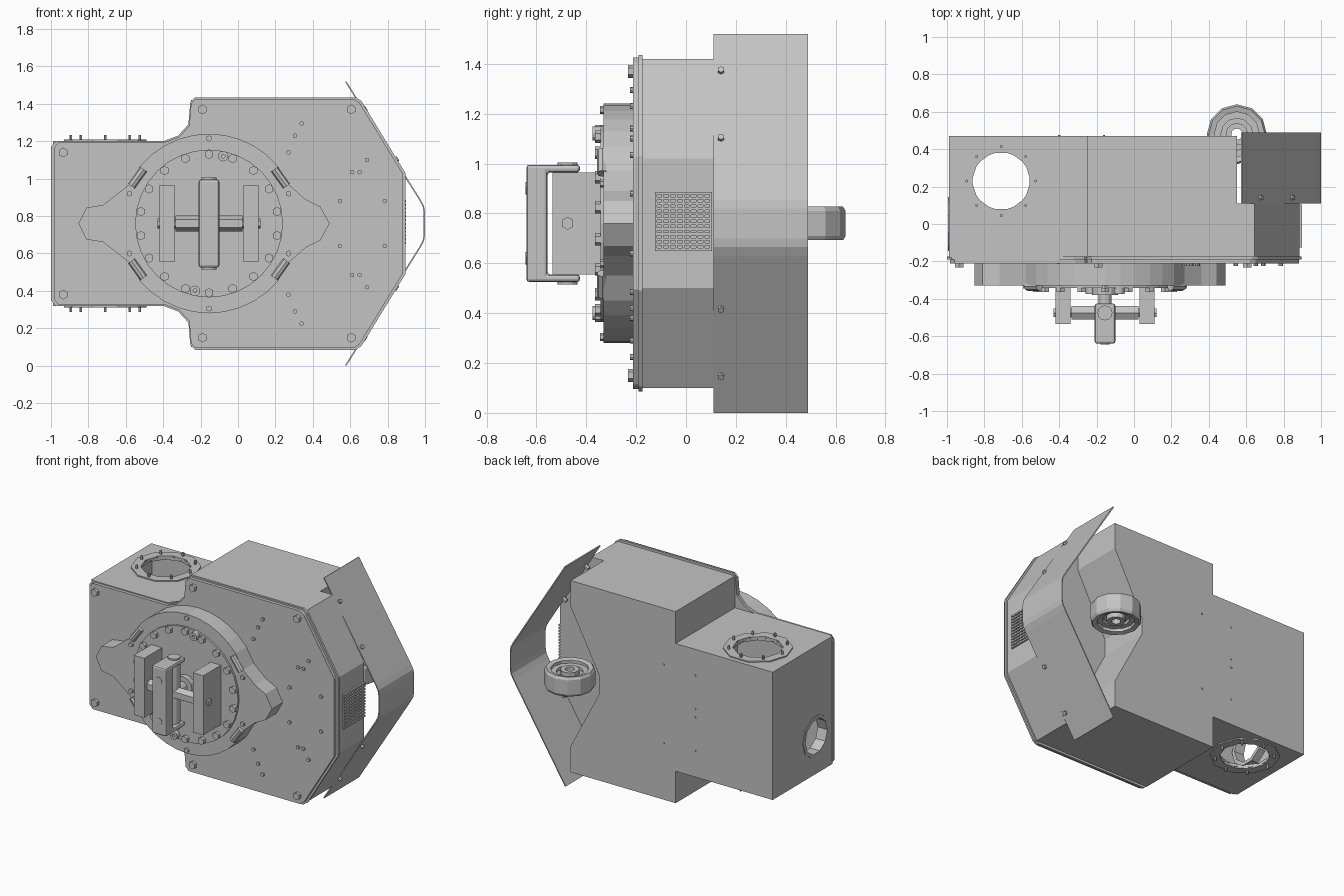
import bpy, bmesh, math
from mathutils import Vector

default_cube = bpy.data.objects.get("Cube")
if default_cube:
    bpy.data.objects.remove(default_cube, do_unlink=True)

MIDDLE = 0.76          # height of the mirror plane
DIAL_X = -0.155        # centre of the round front cover


def make_material(name, value):
    material = bpy.data.materials.new(name)
    material.use_nodes = True
    colour = (value, value, value, 1)
    material.diffuse_color = colour
    shader = next(n for n in material.node_tree.nodes if n.type == 'BSDF_PRINCIPLED')
    shader.inputs["Base Color"].default_value = colour
    return material


GREY = make_material("plain grey", 0.55)


def finish(name, bm):
    bmesh.ops.recalc_face_normals(bm, faces=bm.faces[:])
    mesh = bpy.data.meshes.new(name)
    bm.to_mesh(mesh)
    bm.free()
    mesh.materials.append(GREY)
    obj = bpy.data.objects.new(name, mesh)
    bpy.context.collection.objects.link(obj)
    return obj


def prism(name, outline, start, end, axis="y"):
    """Extrude an outline along y (x, z points) or along x (y, z points)."""
    bm = bmesh.new()
    place = (lambda u, v: (u, start, v)) if axis == "y" else (lambda u, v: (start, u, v))
    face = bm.faces.new([bm.verts.new(place(u, v)) for u, v in outline])
    moved = bmesh.ops.extrude_face_region(bm, geom=[face])["geom"]
    depth = end - start
    shift = (0, depth, 0) if axis == "y" else (depth, 0, 0)
    bmesh.ops.translate(bm, vec=shift, verts=[g for g in moved if isinstance(g, bmesh.types.BMVert)])
    return finish(name, bm)


def rods(name, pieces, sides=6):
    """Several cylinders in one object, each given as start, end, radius."""
    bm = bmesh.new()
    for start, end, radius in pieces:
        start, end = Vector(start), Vector(end)
        line = end - start
        matrix = line.to_track_quat('Z', 'Y').to_matrix().to_4x4()
        matrix.translation = (start + end) / 2
        bmesh.ops.create_cone(bm, cap_ends=True, segments=sides, radius1=radius,
                              radius2=radius, depth=line.length, matrix=matrix)
    return finish(name, bm)


def boxes(name, pieces):
    """Several boxes in one object, each given as low and high corner."""
    bm = bmesh.new()
    for low, high in pieces:
        verts = bmesh.ops.create_cube(bm, size=1)["verts"]
        for v in verts:
            v.co = [(a + b) / 2 + c * (b - a) for a, b, c in zip(low, high, v.co)]
    return finish(name, bm)


def ring(name, centre, profile, sides, axis="z"):
    """Turn a closed (radius, height) loop about an axis."""
    bm = bmesh.new()
    loops = []
    for i in range(sides):
        angle = math.tau * i / sides
        loop = []
        for r, h in profile:
            u, v = r * math.cos(angle), r * math.sin(angle)
            local = {"z": (u, v, h), "x": (h, u, v), "y": (u, h, v)}[axis]
            loop.append(bm.verts.new(Vector(centre) + Vector(local)))
        loops.append(loop)
    count = len(profile)
    for i in range(sides):
        a, b = loops[i], loops[(i + 1) % sides]
        for j in range(count):
            k = (j + 1) % count
            bm.faces.new((a[j], a[k], b[k], b[j]))
    return finish(name, bm)


def flat_ring(inner, outer, low, high):
    return [(inner, low), (outer, low), (outer, high), (inner, high)]


def mirrored(upper):
    """Complete an upper half outline with its reflection."""
    return upper + [(u, 2 * MIDDLE - v) for u, v in reversed(upper) if abs(v - MIDDLE) > 0.001]


def both(points):
    return points + [(x, 2 * MIDDLE - z) for x, z in points]


def cut(target, cutter):
    bpy.context.view_layer.objects.active = target
    modifier = target.modifiers.new("cut", 'BOOLEAN')
    modifier.operation, modifier.solver, modifier.object = 'DIFFERENCE', 'EXACT', cutter
    bpy.ops.object.modifier_apply(modifier=modifier.name)
    bpy.data.objects.remove(cutter, do_unlink=True)


# Housing with a recess behind, a hollow chamber and duct openings
housing = prism("housing", mirrored([(-.99, 1.2), (-.25, 1.2), (-.25, 1.42), (.645, 1.42), (.885, 1.02)]), -.18, .47)
cut(housing, prism("recess_cutter", mirrored([(1.1, 1.6), (.55, 1.6), (.55, 1.24), (.33, .82)]), .11, .6))
cut(housing, prism("chamber_cutter", mirrored([(-.97, 1.18), (-.28, 1.18)]), -.16, .45))
cut(housing, rods("duct_cutter", [((-.71, .23, .1), (-.71, .23, 1.4), .16)], 10))
cut(housing, rods("side_cutter", [((-1.1, 0, .58), (-.9, 0, .58), .14)], 10))

# Duct collars with studs, and the side opening collar
for label, height, sign in (("upper", 1.2, 1), ("lower", 2 * MIDDLE - 1.2, -1)):
    ring(label + "_duct_collar", (-.71, .23, height), flat_ring(.158, .22, -.01 * sign, .008 * sign), 10)
    studs = []
    for i in range(8):
        a = math.tau * i / 8
        x, y = -.71 + .185 * math.cos(a), .23 + .185 * math.sin(a)
        studs.append(((x, y, height), (x, y, height + .033 * sign), .008))
    rods(label + "_duct_studs", studs)
ring("side_collar", (-.99, 0, .58), flat_ring(.12, .145, -.004, .07), 10, "x")

# Front flange: a wide rim with a slightly smaller plate on top
flange = mirrored([(-1, 1.17), (-.975, 1.2), (-.4, 1.2), (-.32, 1.23), (-.265, 1.29), (-.255, 1.41),
                   (-.23, 1.435), (.63, 1.435), (.66, 1.415), (.895, 1.03)])
prism("flange_rim", flange, -.19, -.175)
prism("front_plate", [(x * .985, MIDDLE + (z - MIDDLE) * .985) for x, z in flange], -.212, -.19)
corners = both([(-.935, 1.14), (-.19, 1.37), (.605, 1.37)])
rods("corner_bolts", [((x, -.21, z), (x, -.232, z), .026) for x, z in corners])
rivets = both([(.34, 1.295), (.305, 1.23), (.27, 1.14), (.69, 1.1), (.61, 1.035), (.65, 1.035), (.545, .88), (.785, .88)])
rods("plate_rivets", [((x, -.21, z), (x, -.225, z), .012) for x, z in rivets], 8)
spots = both([(-.16, 1.03), (-.4, 1.02), (-.4, .79)])
rods("back_rivets", [((x, .465, z), (x, .475, z), .007) for x, z in spots])

# Round cover with side lobes
arc = [(DIAL_X + .48 * math.cos(math.radians(a)), MIDDLE + .48 * math.sin(math.radians(a))) for a in range(140, 39, -10)]
cover = [(-.853, MIDDLE), (-.81, .845), (-.72, .86), (-.58, .97)] + arc + [(.27, .97), (.36, .89), (.44, .85), (.49, MIDDLE)]
prism("cover", mirrored(cover), -.33, -.21)
rods("cover_disc", [((DIAL_X, -.32, MIDDLE), (DIAL_X, -.343, MIDDLE), .395)], 32)
bolts = []
for i in range(18):
    a = math.tau * (i + .5) / 18
    x, z = DIAL_X + .37 * math.cos(a), MIDDLE + .37 * math.sin(a)
    bolts.append(((x, -.33, z), (x, -.364, z), .025))
rods("disc_bolts", bolts)
edge_bolts = both([(DIAL_X, 1.215), (DIAL_X - .425, .92), (DIAL_X + .425, .92)])
rods("cover_bolts", [((x, -.32, z), (x, -.345, z), .016) for x, z in edge_bolts])
clips = []
for sx in (-1, 1):
    for sz in (-1, 1):
        clips.append(((DIAL_X + sx * .415, -.335, MIDDLE + sz * .2), (DIAL_X + sx * .35, -.335, MIDDLE + sz * .29), .022))
rods("cover_clips", clips, 8)
for x, z in ((-.08, 1.12), (-.23, .4)):
    ring("disc_valve", (x, -.345, z), flat_ring(.01, .028, -.03, .01), 12, "y")

# Handle assembly: two cheeks, cross bar, C-shaped grip and its pivot
cheeks = [((x, -.535, .555), (x + .08, -.33, .965)) for x in (-.42, .03)]
boxes("handle_cheeks", cheeks)
rods("cross_bar", [((-.43, -.475, MIDDLE), (.12, -.475, MIDDLE), .026), ((-.335, -.475, MIDDLE), (.025, -.475, MIDDLE), .042)])
grip = prism("grip", mirrored([(-.64, .995), (-.425, .995), (-.425, .965), (-.555, .965)]), -.21, -.1, "x")
# The outline helper closes through the bar, so cut the mouth explicitly
bevel = grip.modifiers.new("rounded", 'BEVEL')
bevel.width, bevel.segments, bevel.limit_method = .012, 2, 'ANGLE'
rods("grip_pin", [((DIAL_X, -.475, .515), (DIAL_X, -.475, 1.005), .04)], 12)
rods("grip_screws", [((DIAL_X, -.64, z), (DIAL_X, -.643, z), .025) for z in (.9, .62)], 12)
rods("pivot_post", [((DIAL_X, -.34, MIDDLE), (DIAL_X, -.48, MIDDLE), .035)], 12)
rods("pivot_base", [((DIAL_X, -.34, MIDDLE), (DIAL_X, -.38, MIDDLE), .07)], 12)

# Louvred vent on the side wall
slats = [((.88, -.125, .65 + .0205 * i), (.897, .105, .661 + .0205 * i)) for i in range(12)]
ribs = [((.88, -.125 + .0275 * i, .65), (.893, -.117 + .0275 * i, .886)) for i in range(9)]
boxes("vent_grille", slats + ribs)

# Bent deflector shield and its fixings
outer = [(.58, 1.52), (.975, .89), (.994, .855), (1, .82)]
half_inner = [(x - .007, z - .003) for x, z in outer]
lower = [(x, 2 * MIDDLE - z) for x, z in reversed(outer)]
lower_inner = [(x, 2 * MIDDLE - z) for x, z in reversed(half_inner)]
prism("deflector_shield", outer + lower + list(reversed(half_inner + lower_inner)), .11, .49)
fixings = []
for z in (1.37, 1.1):
    x = .58 + (1.52 - z) * .627
    for sign in (1, -1):
        h = MIDDLE + sign * (z - MIDDLE)
        fixings.append(((x - .03, .14, h - sign * .02), (x + .012, .14, h + sign * .008), .014))
rods("shield_fixings", fixings)

# Stepped wheel in the rear recess
half_wheel = [(.03, .055), (.06, .055), (.06, .02), (.085, .02), (.085, .04), (.12, .04), (.12, .06), (.15, .067), (.16, .05)]
wheel = half_wheel + [(r, -h) for r, h in reversed(half_wheel)]
ring("rear_wheel", (.55, .48, MIDDLE), wheel, 12)
